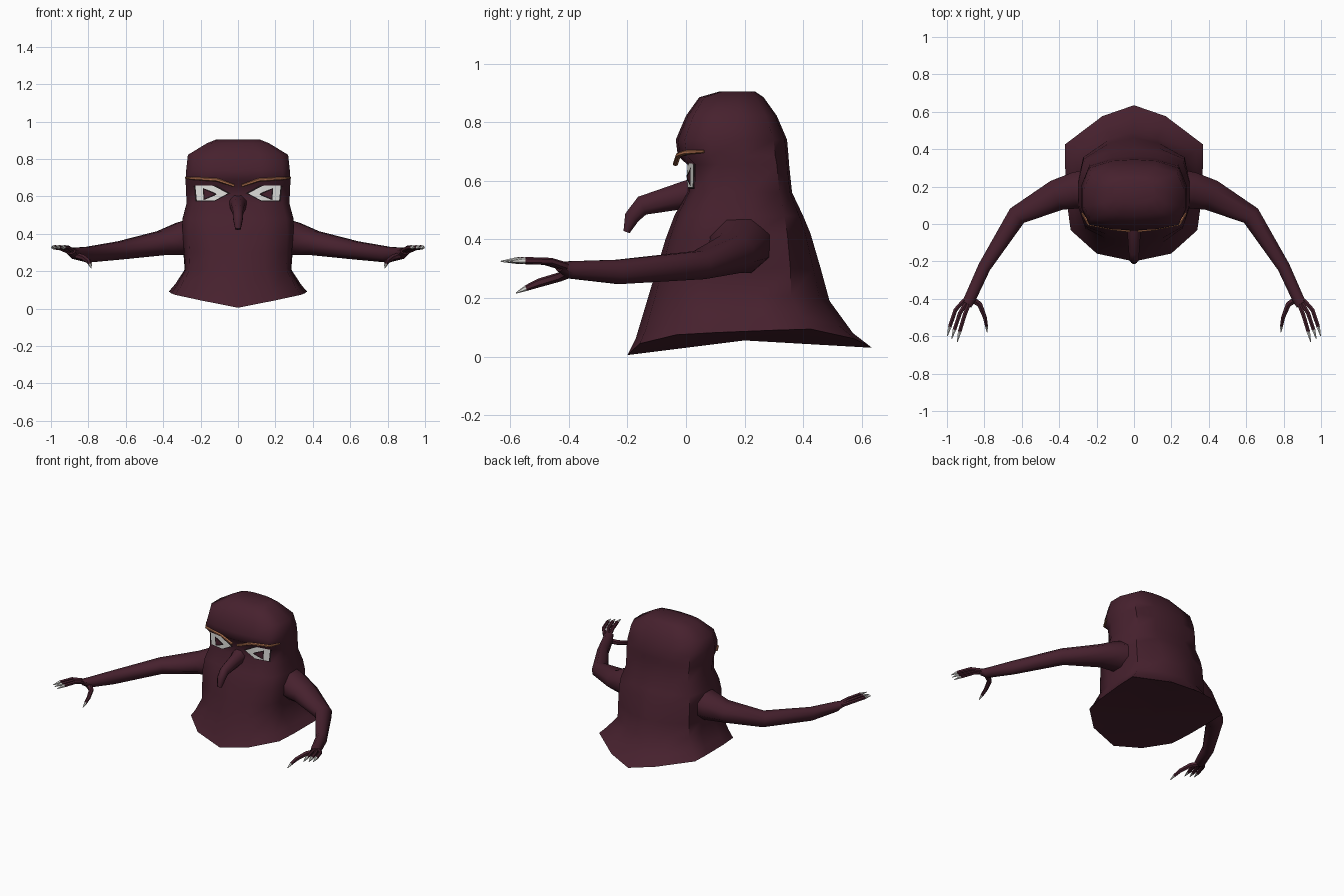
import bpy, bmesh
from mathutils import Vector

if "Cube" in bpy.data.objects:
    bpy.data.objects.remove(bpy.data.objects["Cube"])


def material(name, color):
    m = bpy.data.materials.new(name)
    m.diffuse_color = (*color, 1)
    m.use_nodes = True
    m.node_tree.nodes["Principled BSDF"].inputs["Base Color"].default_value = m.diffuse_color
    return m


MAROON = material("maroon", (0.062, 0.015, 0.027))
WHITE = material("white", (0.75, 0.75, 0.72))
ORANGE = material("brow_orange", (0.42, 0.16, 0.075))
DARK = material("eye_dark", (0.012, 0.006, 0.008))


def make(name, bm, mats, mirror=False, angle=None):
    bmesh.ops.recalc_face_normals(bm, faces=bm.faces)
    me = bpy.data.meshes.new(name)
    bm.to_mesh(me)
    bm.free()
    ob = bpy.data.objects.new(name, me)
    bpy.context.collection.objects.link(ob)
    for m in mats:
        me.materials.append(m)
    if mirror:
        ob.modifiers.new("mirror", 'MIRROR')
    if angle:
        bpy.ops.object.select_all(action='DESELECT')
        ob.select_set(True)
        bpy.context.view_layer.objects.active = ob
        bpy.ops.object.shade_smooth_by_angle(angle=angle)
    return ob


def bridge(bm, a, b, mat=0):
    n = len(a)
    for i in range(n):
        bm.faces.new((a[i], a[(i + 1) % n], b[(i + 1) % n], b[i])).material_index = mat


def tube(name, rings, n, mats, tip_from=99, mirror=True):
    """Tapered tube; rings hold (position, half width, half height)."""
    import math
    bm = bmesh.new()
    pos = [Vector(r[0]) for r in rings]
    loops = []
    for i, (_, w, h) in enumerate(rings):
        t = (pos[min(i + 1, len(pos) - 1)] - pos[max(i - 1, 0)]).normalized()
        side = t.cross(Vector((0, 0, 1))).normalized()
        up = side.cross(t)
        ang = [2 * math.pi * (k + 0.5) / n for k in range(n)]
        loops.append([bm.verts.new(pos[i] + side * w * math.cos(a) + up * h * math.sin(a)) for a in ang])
    for i in range(len(loops) - 1):
        bridge(bm, loops[i], loops[i + 1], 1 if i >= tip_from else 0)
    bm.faces.new(loops[0])
    bm.faces.new(loops[-1]).material_index = 1 if tip_from < 99 else 0
    return make(name, bm, mats, mirror, 0.9)


# Body: half outlines (x fraction, depth fraction), blended from hem to head
HEM = [(0, 0), (.54, .05), (.92, .2), (.97, .36), (1, .6), (1, .75), (.46, .93), (0, 1)]
HEAD = [(0, 0), (.45, .02), (.86, .08), (1, .3), (1, .6), (.86, .88), (.42, .98), (0, 1)]
# front z, back z, front y, back y, half width, side lift, head blend
BODY = [
    (.005, .03, -.20, .635, .368, .07, 0),
    (.06, .08, -.172, .57, .335, .06, 0.1),
    (.20, .19, -.13, .49, .285, .015, 0.3),
    (.30, .30, -.10, .46, .292, 0, 0.5),
    (.40, .42, -.07, .425, .30, 0, 0.7),
    (.48, .48, -.04, .40, .297, 0, 0.8),
    (.565, .56, .005, .362, .275, 0, 1),
    (.655, .655, .005, .352, .279, 0, 1),
    (.685, .685, -.028, .35, .281, 0, 1),
    (.74, .74, -.035, .345, .277, 0, 1),
    (.822, .822, 0, .31, .268, 0, 1),
    (.885, .885, .045, .265, .165, 0, 1),
    (.905, .905, .115, .235, .115, 0, 1),
]
bm = bmesh.new()
loops = []
for zf, zb, yf, yb, w, lift, k in BODY:
    half = []
    for (x0, d0), (x1, d1) in zip(HEM, HEAD):
        x, d = x0 + (x1 - x0) * k, d0 + (d1 - d0) * k
        half.append((x * w, yf + (yb - yf) * d, zf + (zb - zf) * d + lift * x))
    ring = half + [(-x, y, z) for x, y, z in half[-2:0:-1]]
    loops.append([bm.verts.new(p) for p in ring])
for a, b in zip(loops, loops[1:]):
    bridge(bm, a, b)
bm.faces.new(loops[-1])
# hollowed underside
base = bm.verts.new((0, .2, .055))
for i, v in enumerate(loops[0]):
    bm.faces.new((v, loops[0][(i + 1) % len(loops[0])], base))
make("body", bm, [MAROON], angle=0.9)

# Arms
tube("arm", [((.22, .185, .385), .12, .11), ((.31, .18, .372), .105, .095),
             ((.41, .155, .35), .09, .07), ((.625, .045, .312), .057, .052),
             ((.80, -.23, .289), .037, .045), ((.875, -.395, .296), .034, .032),
             ((.895, -.43, .308), .032, .018)], 8, [MAROON])

# Fingers and thumb with pale claws
for i, (root, knuckle, nail, tip) in enumerate([
        ((.91, -.41), (.955, -.46), (.985, -.55), (.998, -.60)),
        ((.895, -.42), (.93, -.475), (.96, -.565), (.975, -.615)),
        ((.88, -.42), (.905, -.485), (.932, -.575), (.945, -.632))]):
    tube(f"finger_{i + 1}", [((*root, .308), .013, .014), ((*knuckle, .325), .012, .012),
                             ((*nail, .328), .011, .012), ((*tip, .325), .002, .002)],
         6, [MAROON, WHITE], 2)
tube("thumb", [((.87, -.40, .285), .02, .018), ((.825, -.43, .272), .016, .016),
               ((.797, -.50, .252), .012, .015), ((.789, -.545, .234), .009, .010),
               ((.785, -.58, .217), .002, .002)], 6, [MAROON, WHITE], 3)

# Hooked nose
tube("nose", [((0, .05, .565), .06, .055), ((0, -.03, .545), .04, .048),
              ((0, -.15, .515), .03, .036), ((0, -.185, .475), .027, .028),
              ((0, -.203, .425), .016, .012)], 8, [MAROON], mirror=False)

# Eyebrows
tube("eyebrow", [((.279, .06, .70), .006, .005), ((.243, 0, .697), .009, .008),
                 ((.11, -.026, .688), .009, .009), ((.02, -.036, .657), .009, .008)],
     6, [ORANGE])


def face_y(x):
    """Depth of the flat face at a given x."""
    pts = [(0, .005), (.125, .012), (.238, .034), (.28, .11)]
    for (x0, y0), (x1, y1) in zip(pts, pts[1:]):
        if x <= x1:
            return y0 + (y1 - y0) * (x - x0) / (x1 - x0)
    return pts[-1][1]


def plate(name, polys, gap, mat):
    bm = bmesh.new()
    for poly in polys:
        bm.faces.new([bm.verts.new((x, face_y(x) - gap, z)) for x, z in poly])
    bmesh.ops.remove_doubles(bm, verts=bm.verts, dist=.0005)
    bmesh.ops.recalc_face_normals(bm, faces=bm.faces)
    for f in bm.faces:
        if f.normal.y > 0:
            f.normal_flip()
    ob = make(name, bm, [mat], True)
    if ob.data.polygons[0].normal.y > 0:
        ob.data.flip_normals()


# Eyes: dark surround, white, pupil
plate("eye_rim", [[(.04, .617), (.125, .573), (.125, .665)],
                  [(.125, .573), (.228, .572), (.237, .665), (.125, .665)]], .003, DARK)
plate("eye_white", [[(.055, .616), (.125, .578), (.125, .653)],
                    [(.125, .578), (.220, .577), (.228, .658), (.14, .659), (.125, .653)]], .006, WHITE)
plate("pupil_rim", [[(.113, .612), (.125, .604), (.125, .62)],
                    [(.125, .604), (.184, .580), (.188, .645), (.125, .62)]], .008, DARK)
plate("pupil", [[(.126, .612), (.178, .589), (.181, .636)]], .0095, MAROON)
